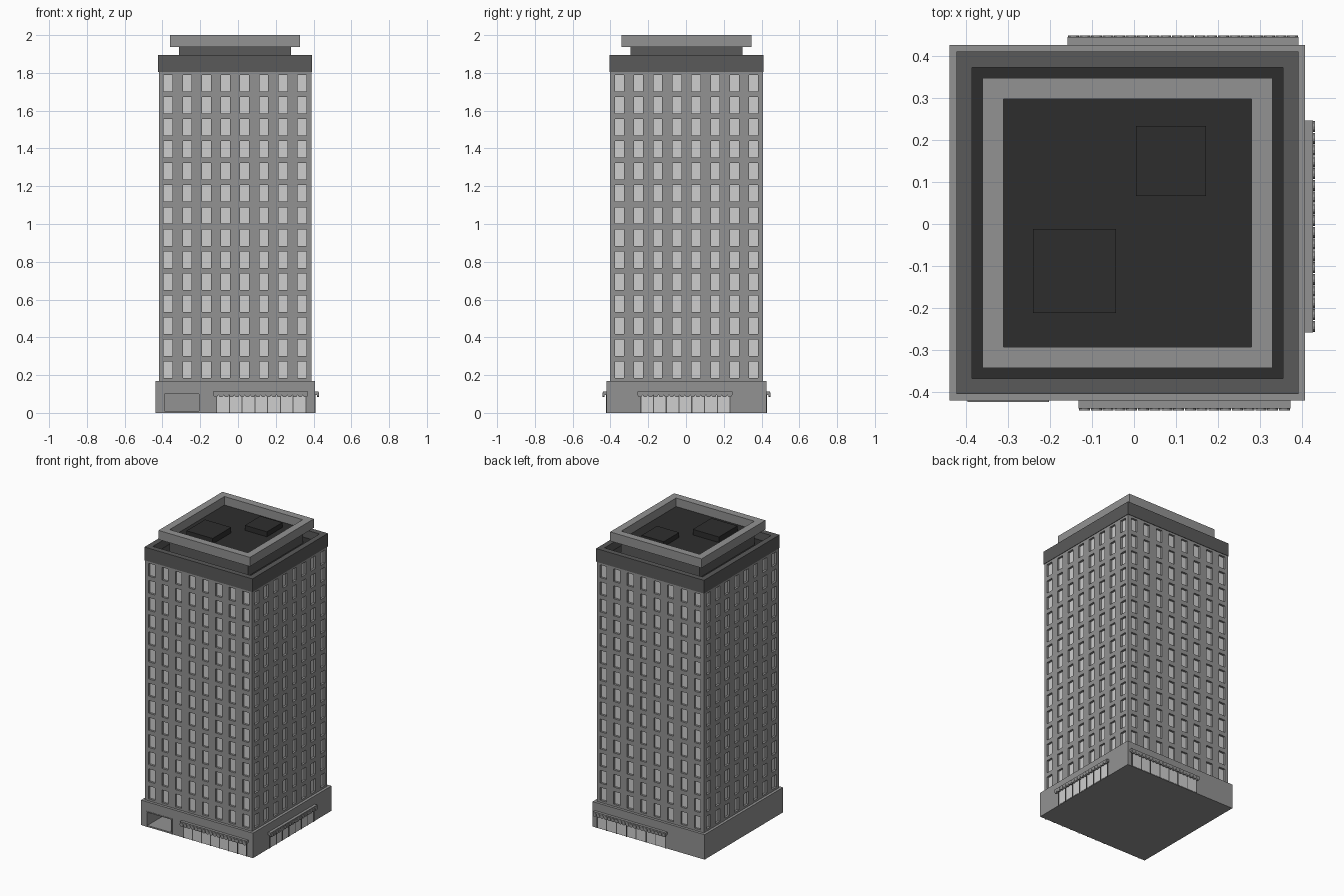
import bpy, bmesh, math
from mathutils import Matrix, Vector

if "Cube" in bpy.data.objects:
    bpy.data.objects.remove(bpy.data.objects["Cube"])

CENTRE = Vector((-0.0155, 0.0025, 0))


def material(name, v):
    m = bpy.data.materials.new(name)
    m.diffuse_color = (v, v, v, 1)
    m.use_nodes = True
    m.node_tree.nodes["Principled BSDF"].inputs["Base Color"].default_value = m.diffuse_color
    return m


WALL = material("wall grey", 0.29)
GLASS = material("pale glass", 0.62)
CROWN = material("dark grey", 0.10)
ROOF = material("roof black", 0.027)


def finish(name, bm, mats):
    me = bpy.data.meshes.new(name)
    bm.to_mesh(me)
    bm.free()
    for m in mats:
        me.materials.append(m)
    ob = bpy.data.objects.new(name, me)
    bpy.context.collection.objects.link(ob)
    return ob


def side(angle):
    return Matrix.Translation(CENTRE) @ Matrix.Rotation(math.radians(angle), 4, 'Z')


def add_box(bm, lo, hi, mat=0, m=Matrix()):
    lo, hi = Vector(lo), Vector(hi)
    s = Matrix.Diagonal((*(hi - lo), 1))
    r = bmesh.ops.create_cube(bm, size=1, matrix=m @ Matrix.Translation((lo + hi) / 2) @ s)
    for f in {f for v in r['verts'] for f in v.link_faces}:
        f.material_index = mat


def box(name, lo, hi, mat):
    bm = bmesh.new()
    add_box(bm, lo, hi)
    return finish(name, bm, [mat])


def facade(bm, m, half, us, zs, is_hole, depth, back):
    """Flat wall facing local -y, with recessed openings in chosen cells."""
    def quad(pts, mat):
        f = bm.faces.new([bm.verts.new(m @ Vector(p)) for p in pts])
        f.material_index = mat
    for i in range(len(us) - 1):
        for j in range(len(zs) - 1):
            a, b, c, d = us[i], us[i + 1], zs[j], zs[j + 1]
            outer = [(a, -half, c), (b, -half, c), (b, -half, d), (a, -half, d)]
            if not is_hole(i, j):
                quad(outer, 0)
                continue
            inner = [(x, y + depth, z) for x, y, z in outer]
            quad(inner, back)
            for k in range(4):
                n = (k + 1) % 4
                quad([outer[k], outer[n], inner[n], inner[k]], 0)


def square_ring(name, outer, inner, z0, z1, mat):
    bm = bmesh.new()
    loops = []
    for h, z in ((outer, z0), (outer, z1), (inner, z1), (inner, z0)):
        loops.append([bm.verts.new(CENTRE + Vector((sx * h, sy * h, z)))
                      for sx, sy in ((-1, -1), (1, -1), (1, 1), (-1, 1))])
    for k in range(4):
        p, q = loops[k], loops[(k + 1) % 4]
        for i in range(4):
            j = (i + 1) % 4
            bm.faces.new([p[i], p[j], q[j], q[i]])
    return finish(name, bm, [mat])


# Tower shaft with 8 x 14 recessed windows on each side
H = 0.404
us, zs = [-H], [0.17]
for i in range(8):
    c = (i - 3.5) * 0.1014
    us += [c - 0.0235, c + 0.0235]
for j in range(14):
    z = 0.184 + j * 0.1168
    zs += [z, z + 0.087]
us.append(H)
zs.append(1.806)
bm = bmesh.new()
for a in range(0, 360, 90):
    facade(bm, side(a), H, us, zs, lambda i, j: i % 2 and j % 2, 0.014, 1)
bmesh.ops.remove_doubles(bm, verts=bm.verts, dist=1e-5)
finish("tower_shaft", bm, [WALL, GLASS])

# Ground floor podium with a deep garage opening at the front
B = 0.4225
G0, G1 = -0.374, -0.192
bm = bmesh.new()
for a in range(0, 360, 90):
    if a == 0:
        facade(bm, side(a), B, [-B, G0, G1, B], [0, 0.01, 0.10, 0.17],
               lambda i, j: i == 1 and j == 1, 0.25, 0)
    else:
        facade(bm, side(a), B, [-B, B], [0, 0.17], lambda i, j: False, 0, 0)
for z, sgn in ((0, -1), (0.17, 1)):
    bm.faces.new([bm.verts.new(CENTRE + Vector((x * B, y * B * sgn, z)))
                  for x, y in ((-1, -1), (1, -1), (1, 1), (-1, 1))])
bmesh.ops.remove_doubles(bm, verts=bm.verts, dist=1e-5)
finish("podium", bm, [WALL])

# Thin trim round the garage opening
bm = bmesh.new()
for lo, hi in (((G0 - 0.006, 0), (G0, 0.106)), ((G1, 0), (G1 + 0.006, 0.106)),
               ((G0, 0.10), (G1, 0.106))):
    add_box(bm, (lo[0], -B - 0.003, lo[1]), (hi[0], -B + 0.001, hi[1]), 0, side(0))
finish("garage_trim", bm, [WALL])

# Shop fronts with glazing bars and scalloped awnings
for name, angle, u0, u1, count in (("front", 0, -0.116, 0.387, 18),
                                   ("right", 90, -0.260, 0.243, 18),
                                   ("back", 180, -0.406, 0.142, 20)):
    m = side(angle)
    bm = bmesh.new()
    g0, g1, panes = u0 + 0.018, u1 - 0.012, 7
    add_box(bm, (g0, -B - 0.002, 0.003), (g1, -B + 0.001, 0.1), 0, m)
    for k in range(panes + 1):
        u = g0 + (g1 - g0) * k / panes
        add_box(bm, (u - 0.003, -B - 0.004, 0), (u + 0.003, -B + 0.001, 0.1), 1, m)
    finish(name + "_shop_window", bm, [GLASS, CROWN])

    bm = bmesh.new()
    add_box(bm, (u0, -B - 0.019, 0.096), (u1, -B + 0.001, 0.114), 0, m)
    step = (u1 - u0) / count
    for k in range(count):
        t = Matrix.Translation((u0 + (k + 0.5) * step, -B - 0.017, 0.096))
        bmesh.ops.create_cone(bm, cap_ends=True, segments=12, radius1=step * 0.47,
                              radius2=step * 0.47, depth=0.012,
                              matrix=m @ t @ Matrix.Rotation(math.pi / 2, 4, 'X'))
    finish(name + "_awning", bm, [WALL])

# Dark crown parapet and the sunken gutter floor inside it
square_ring("crown_parapet", 0.407, 0.37, 1.804, 1.894, CROWN)
c = CENTRE
box("gutter_floor", (c.x - 0.372, c.y - 0.372, 1.81), (c.x + 0.372, c.y + 0.372, 1.84), ROOF)

# Set-back neck, roof rim and roof deck
box("roof_neck", (c.x - 0.296, c.y - 0.296, 1.835), (c.x + 0.296, c.y + 0.296, 1.939), CROWN)
square_ring("roof_rim", 0.3445, 0.295, 1.938, 2.0, WALL)
box("roof_deck", (c.x - 0.2955, c.y - 0.2955, 1.938), (c.x + 0.2955, c.y + 0.2955, 1.942), ROOF)

# Rooftop plant boxes
box("large_plant_box", (-0.24, -0.212, 1.94), (-0.043, -0.012, 1.98), ROOF)
box("small_plant_box", (0.005, 0.067, 1.94), (0.171, 0.233, 1.976), ROOF)
